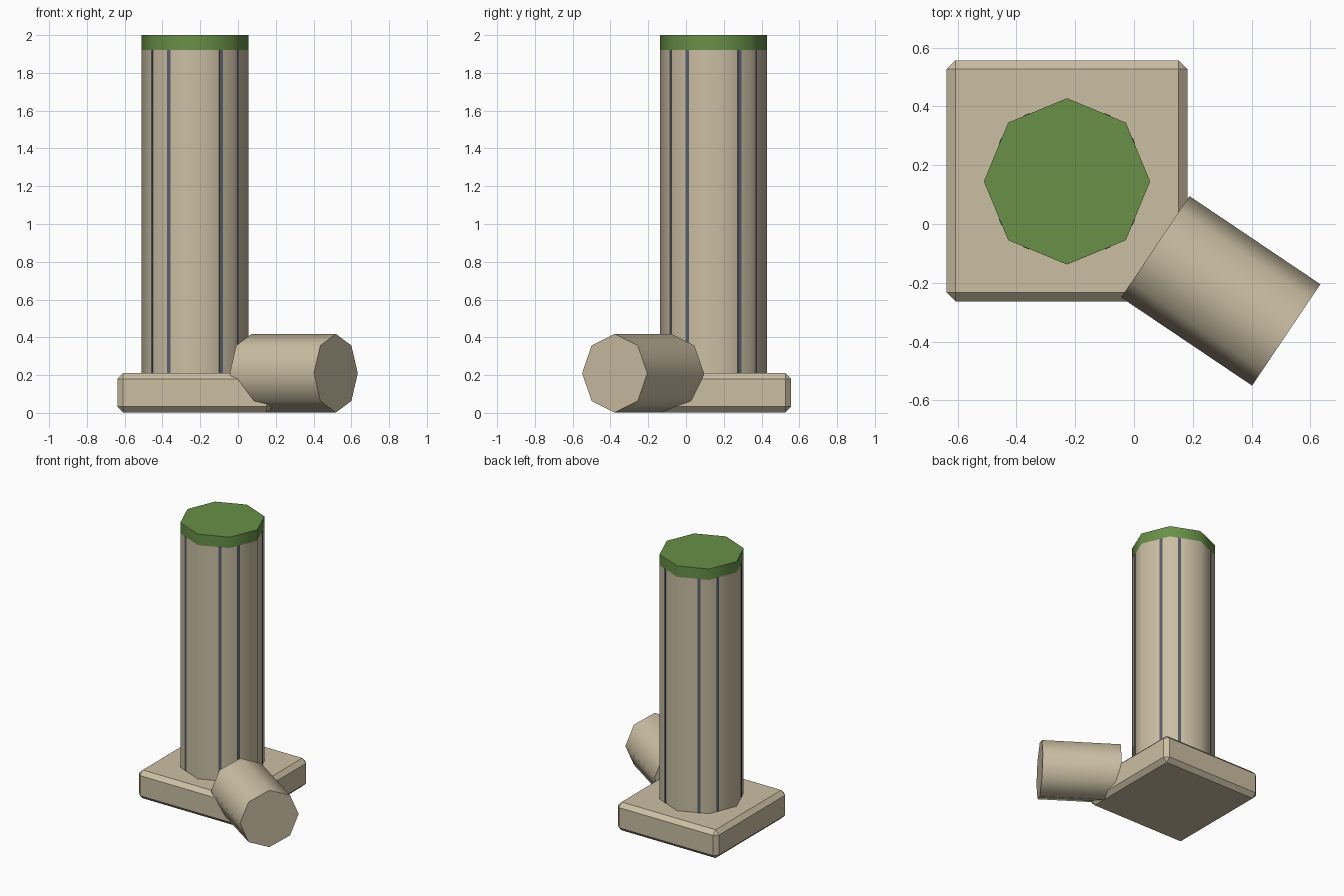
import bpy, bmesh, math
from mathutils import Vector, Matrix

if "Cube" in bpy.data.objects:
    bpy.data.objects.remove(bpy.data.objects["Cube"])


def material(name, rgb):
    m = bpy.data.materials.new(name)
    m.diffuse_color = (*rgb, 1)
    m.use_nodes = True
    m.node_tree.nodes["Principled BSDF"].inputs["Base Color"].default_value = m.diffuse_color
    return m


STONE = material("stone", (0.60, 0.52, 0.37))
MOSS = material("moss", (0.14, 0.28, 0.065))
SLATE = material("slate", (0.10, 0.115, 0.155))


def add_object(name, bm, mats, smooth=False):
    bmesh.ops.recalc_face_normals(bm, faces=bm.faces)
    mesh = bpy.data.meshes.new(name)
    bm.to_mesh(mesh)
    bm.free()
    for m in mats:
        mesh.materials.append(m)
    ob = bpy.data.objects.new(name, mesh)
    bpy.context.collection.objects.link(ob)
    if smooth:
        bpy.ops.object.select_all(action='DESELECT')
        ob.select_set(True)
        bpy.context.view_layer.objects.active = ob
        bpy.ops.object.shade_smooth_by_angle(angle=math.radians(60))
    return ob


def octagon_prism(radius, low, high):
    """Eight-sided prism along z with corners on the x and y axes."""
    bm = bmesh.new()
    ring = [bm.verts.new((radius * math.cos(i * math.pi / 4),
                          radius * math.sin(i * math.pi / 4), low)) for i in range(8)]
    base = bm.faces.new(ring)
    ext = bmesh.ops.extrude_face_region(bm, geom=[base], use_keep_orig=True)
    top = [v for v in ext["geom"] if isinstance(v, bmesh.types.BMVert)]
    bmesh.ops.translate(bm, verts=top, vec=(0, 0, high - low))
    return bm


CX, CY, R = -0.228, 0.145, 0.283
CAP_Z = 1.92

# Square plinth with chamfered edges
bm = bmesh.new()
bmesh.ops.create_cube(bm, size=1)
bmesh.ops.scale(bm, verts=bm.verts, vec=(0.82, 0.82, 0.207))
bmesh.ops.translate(bm, verts=bm.verts, vec=(CX, CY + 0.002, 0.1065))
bmesh.ops.bevel(bm, geom=bm.edges[:], offset=0.03, segments=1, affect='EDGES')
add_object("plinth", bm, [STONE])

# Standing column with a mossy top band
bm = octagon_prism(R, 0.2, 2.0)
bmesh.ops.bisect_plane(bm, geom=bm.verts[:] + bm.edges[:] + bm.faces[:],
                       plane_co=(0, 0, CAP_Z), plane_no=(0, 0, 1))
for f in bm.faces:
    f.material_index = 1 if f.calc_center_median().z > CAP_Z else 0
column = add_object("column", bm, [STONE, MOSS], smooth=True)
column.location = (CX, CY, 0)

# Thin painted flutes, in pairs either side of each diagonal corner
bm = bmesh.new()
apothem = R * math.cos(math.pi / 8)
for i in range(8):
    angle = math.pi / 8 + i * math.pi / 4
    shift = 0.041 if i % 2 == 0 else -0.041
    size = Matrix.Diagonal((0.004, 0.021, CAP_Z - 0.205, 1))
    place = Matrix.Rotation(angle, 4, 'Z') @ Matrix.Translation(
        (apothem, shift, (CAP_Z + 0.205) / 2))
    bmesh.ops.create_cube(bm, size=1, matrix=place @ size)
flutes = add_object("flutes", bm, [SLATE])
flutes.location = (CX, CY, 0)

# Fallen drum lying across the plinth corner
start, end = Vector((0.0725, -0.0775, 0.21)), Vector((0.518, -0.3775, 0.21))
axis = (end - start).normalized()
up = Vector((0, 0, 1))
turn = Matrix((up, axis.cross(up), axis)).transposed().to_4x4()
bm = octagon_prism(0.208, 0, (end - start).length)
bm.transform(Matrix.Translation(start) @ turn)
add_object("fallen_drum", bm, [STONE], smooth=True)
